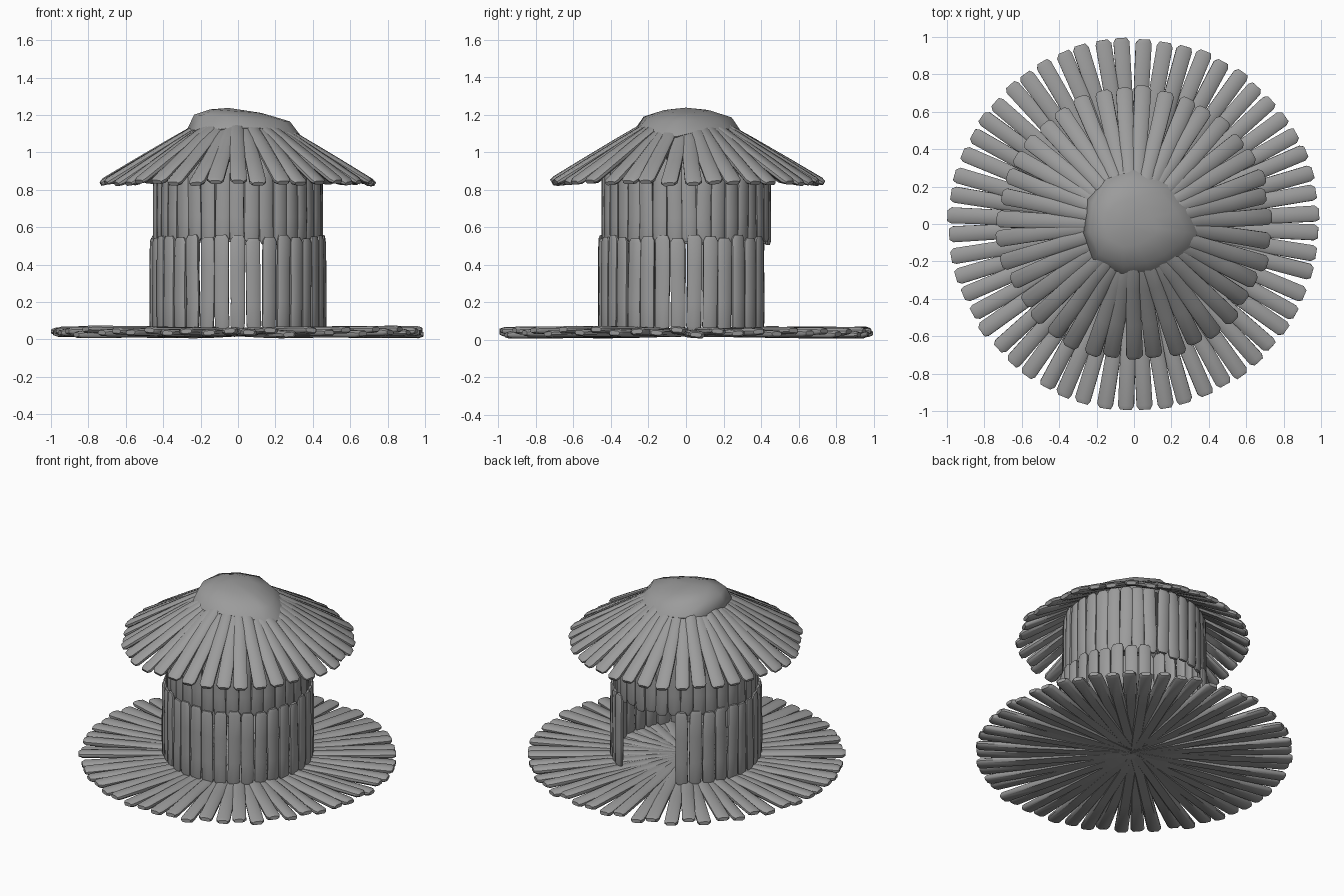
import bpy, bmesh, math, random
from mathutils import Matrix, Vector

if "Cube" in bpy.data.objects:
    bpy.data.objects.remove(bpy.data.objects["Cube"])

random.seed(4)

# Dark grey shared by all parts
grey = bpy.data.materials.new("dark_grey")
grey.diffuse_color = (.33, .33, .33, 1)
grey.use_nodes = True
grey.node_tree.nodes["Principled BSDF"].inputs["Base Color"].default_value = grey.diffuse_color


def finish(name, bm, angle=42):
    bmesh.ops.recalc_face_normals(bm, faces=bm.faces)
    me = bpy.data.meshes.new(name)
    bm.to_mesh(me)
    bm.free()
    me.materials.append(grey)
    ob = bpy.data.objects.new(name, me)
    bpy.context.collection.objects.link(ob)
    bpy.ops.object.select_all(action='DESELECT')
    ob.select_set(True)
    bpy.context.view_layer.objects.active = ob
    bpy.ops.object.shade_smooth_by_angle(angle=math.radians(angle))
    return ob


# Rounded cross-section of a plank: unit width (y) and unit thickness (z)
SECTION = [(-.5, -.2), (-.36, -.5), (.36, -.5), (.5, -.2),
           (.5, .2), (.34, .46), (0, .5), (-.34, .46), (-.5, .2)]


def plank(bm, start, end, face, w0, w1, thick, roll=0.0):
    """Rounded plank from start to end; face is its outward direction."""
    axis = end - start
    length = axis.length
    x = axis.normalized()
    y = face.cross(x).normalized()
    m = Matrix((x, y, x.cross(y))).transposed() @ Matrix.Rotation(roll, 3, 'X')
    e = 0.022 / length
    stations = [(0, .68, .55), (e, 1, .9), (.3, 1, 1),
                (.65, 1, 1), (1 - e, 1, .9), (1, .68, .55)]
    rings = []
    for t, sw, st in stations:
        w = (w0 + (w1 - w0) * t) * sw
        wob = random.uniform(-.003, .003)
        rings.append([bm.verts.new(start + m @ Vector(
            (t * length, p * w + wob, q * thick * st))) for p, q in SECTION])
    n = len(SECTION)
    for a, b in zip(rings, rings[1:]):
        for i in range(n):
            bm.faces.new((a[i], a[(i + 1) % n], b[(i + 1) % n], b[i]))
    bm.faces.new(rings[0][::-1])
    bm.faces.new(rings[-1])


def polar(r, a, z):
    return Vector((r * math.cos(a), r * math.sin(a), z))


UP = Vector((0, 0, 1))
rnd = random.uniform

# Ground deck: radial planks meeting in the middle
bm = bmesh.new()
N = 56
for i in range(N):
    a = 2 * math.pi * i / N + rnd(-.008, .008) + .06
    z = (.033, .049)[i % 2] + rnd(-.007, .007)
    plank(bm, polar(-.02, a, .04), polar(rnd(.985, 1.0), a, z), UP,
          .068, .086, .042, rnd(-.1, .1))
finish("floor_planks", bm)

# Lower wall with a doorway left open at the back
bm = bmesh.new()
N = 34
for i in range(N):
    a = 2 * math.pi * (i + .5) / N
    if 68 < math.degrees(a) < 112:
        continue
    r = .459 + rnd(-.004, .004)
    plank(bm, polar(r, a, .05), polar(r - .002, a + rnd(-.012, .012), .55 + rnd(-.01, .01)),
          polar(1, a, 0), .077, .077, .032, rnd(-.08, .08))
finish("lower_wall_planks", bm)

# Upper wall, slightly inside the lower one
bm = bmesh.new()
N = 35
for i in range(N):
    a = 2 * math.pi * (i + .2) / N
    r = .438 + rnd(-.004, .004)
    plank(bm, polar(r, a, .515 + rnd(-.01, .01)), polar(r - .004, a + rnd(-.02, .02), .98),
          polar(1, a, 0), .077, .077, .032, rnd(-.08, .08))
finish("upper_wall_planks", bm)

# Sloping roof planks
bm = bmesh.new()
N = 39
for i in range(N):
    a = 2 * math.pi * (i + .25) / N + rnd(-.015, .015)
    lift = rnd(-.008, .008)
    out = .727 + rnd(-.012, .015)
    plank(bm, polar(.19, a + rnd(-.05, .05), 1.152 + lift),
          polar(out, a, .836 + lift), polar(.5, a, .85),
          .07, .09, .04, rnd(-.12, .12))
finish("roof_planks", bm)

# Lumpy cap over the roof peak, its top shifted to one side
outline = [(.2, -.2), (.3, -.13), (.34, -.05), (.28, .08), (.18, .21), (0, .29),
           (-.15, .24), (-.25, .13), (-.27, -.05), (-.22, -.19), (-.06, -.27), (.09, -.25)]
bm = bmesh.new()
rings = []
for s, z in ((.9, -.045), (1, 0), (.84, 1.176), (.45, 1.212)):
    ring = []
    for x, y in outline:
        h = z - .07 * x * s + .01 if z > .5 else 1.30 - .63 * math.hypot(x, y) + z
        ring.append(bm.verts.new((x * s - .05 * (1 - s), y * s, h)))
    rings.append(ring)
n = len(outline)
for a, b in zip(rings, rings[1:]):
    for i in range(n):
        bm.faces.new((a[i], a[(i + 1) % n], b[(i + 1) % n], b[i]))
peak = bm.verts.new((-.05, 0, 1.238))
for i in range(n):
    bm.faces.new((rings[-1][i], rings[-1][(i + 1) % n], peak))
bm.faces.new(rings[0][::-1])
finish("roof_cap", bm, 50)
